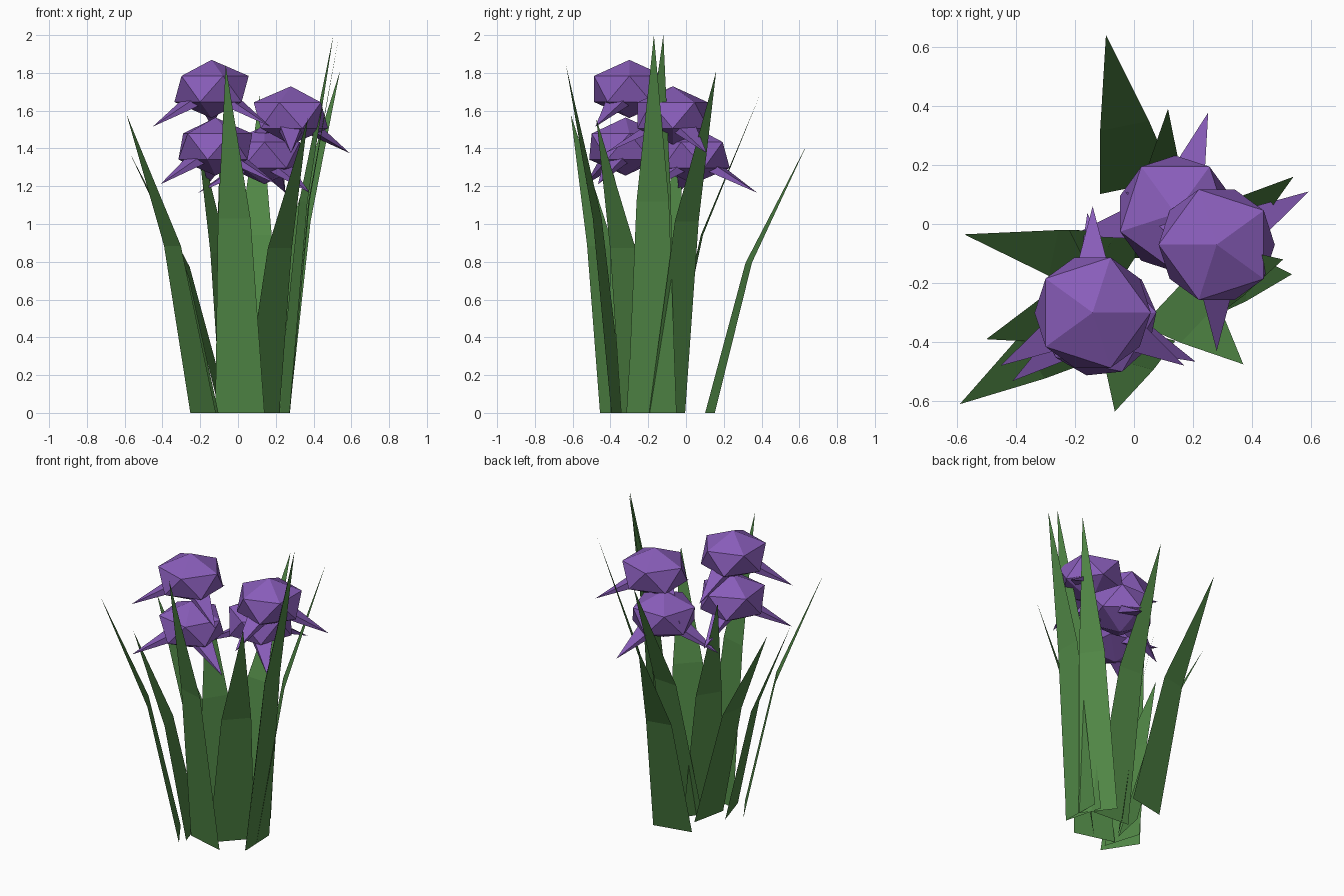
import bpy, bmesh, math
from mathutils import Vector, Matrix

if "Cube" in bpy.data.objects:
    bpy.data.objects.remove(bpy.data.objects["Cube"])


def material(name, rgb):
    m = bpy.data.materials.new(name)
    m.diffuse_color = (*rgb, 1)
    m.use_nodes = True
    m.node_tree.nodes["Principled BSDF"].inputs["Base Color"].default_value = m.diffuse_color
    return m


GREEN = material("leaf_green", (0.08, 0.24, 0.06))
PURPLE = material("petal_purple", (0.25, 0.11, 0.49))


def finish(bm, name, mat):
    me = bpy.data.meshes.new(name)
    bm.to_mesh(me)
    bm.free()
    me.materials.append(mat)
    ob = bpy.data.objects.new(name, me)
    bpy.context.collection.objects.link(ob)
    return ob


# Leaf: flat blade leaning outward, bent once, ending in a point
def leaf(name, bx, by, tx, ty, h, hw):
    base, tip = Vector((bx, by, 0)), Vector((tx, ty, h))
    out = Vector((tx - bx, ty - by, 0))
    side = Vector((-out.y, out.x, 0)).normalized() * hw
    mid = base + out * 0.4 + Vector((0, 0, h * 0.56))
    bm = bmesh.new()
    a, b, c, d, e = [bm.verts.new(p) for p in (
        base - side, base + side, mid + side * 0.66, mid - side * 0.66, tip)]
    bm.faces.new((a, b, c, d))
    bm.faces.new((d, c, e))
    finish(bm, name, GREEN)


# Flower: squashed icosahedron with three drooping flat pyramid petals
def flower(name, x, y, z, turn):
    bm = bmesh.new()
    bmesh.ops.create_icosphere(bm, subdivisions=1, radius=0.22,
                               matrix=Matrix.Diagonal((1, 1, 0.7, 1)))
    for k in range(3):
        ang = math.radians(90 + 120 * k)
        pitch = math.atan2(0.2, 0.36)
        m = (Matrix.Rotation(ang, 4, 'Z') @ Matrix.Rotation(math.pi / 2 + pitch, 4, 'Y')
             @ Matrix.Translation((0, 0, 0.25)) @ Matrix.Diagonal((0.4, 1, 1, 1))
             @ Matrix.Rotation(math.pi / 4, 4, 'Z'))
        bmesh.ops.create_cone(bm, cap_ends=True, segments=4, radius1=0.1,
                              radius2=0, depth=0.324, matrix=m)
    ob = finish(bm, name, PURPLE)
    ob.location = (x, y, z)
    ob.rotation_euler.z = math.radians(turn)


# base x, base y, tip x, tip y, height, half width
leaves = [
    (0.01, 0.127, -0.095, 0.64, 1.42, 0.128),
    (0.08, -0.12, 0.115, 0.39, 1.68, 0.128),
    (0.20, -0.10, 0.54, 0.16, 1.81, 0.12),
    (0.24, -0.19, 0.505, -0.12, 2.0, 0.13),
    (0.27, -0.18, 0.535, -0.17, 2.0, 0.13),
    (0.123, -0.242, 0.37, -0.475, 1.56, 0.14),
    (0.01, -0.36, -0.065, -0.635, 1.84, 0.135),
    (-0.185, -0.35, -0.59, -0.61, 1.58, 0.125),
    (-0.14, -0.28, -0.50, -0.39, 1.29, 0.125),
    (-0.07, -0.14, -0.575, -0.035, 1.38, 0.12),
    (-0.02, -0.15, -0.22, -0.02, 1.51, 0.128),
]
for i, p in enumerate(leaves, 1):
    leaf(f"leaf_{i}", *p)

flowers = [
    (-0.14, -0.30, 1.715, 0),
    (-0.12, -0.32, 1.41, 6),
    (0.28, -0.07, 1.575, 180),
    (0.14, 0.035, 1.365, -18),
]
for i, p in enumerate(flowers, 1):
    flower(f"flower_{i}", *p)
